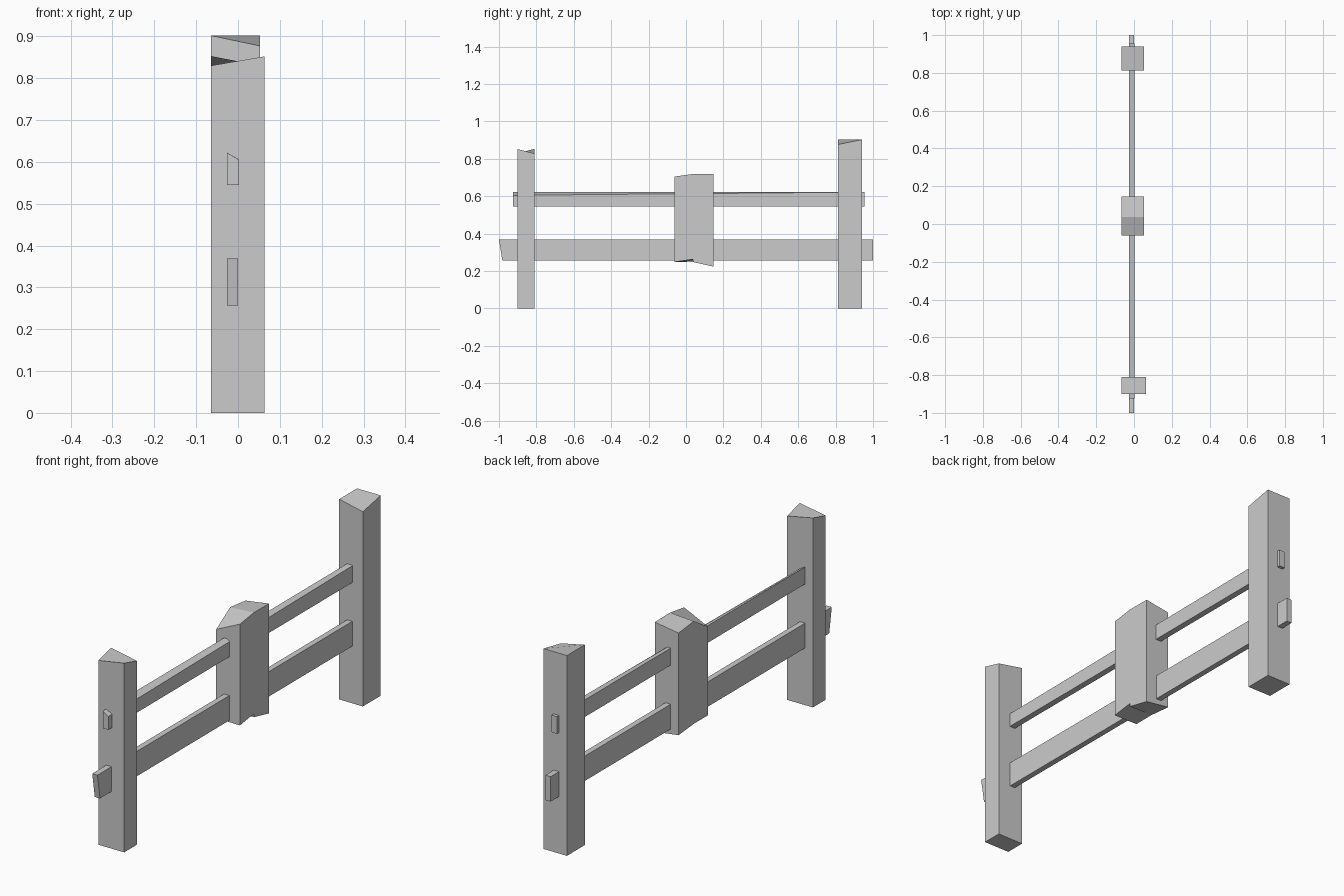
import bpy

if "Cube" in bpy.data.objects:
    bpy.data.objects.remove(bpy.data.objects["Cube"])


def block(name, x, y, bottom, top, lower_front_inset=0.0):
    """Rough-cut timber: corner heights run front-left, front-right, back-right, back-left."""
    corners = [(x[0], y[0]), (x[1], y[0]), (x[1], y[1]), (x[0], y[1])]
    verts = [(cx, cy + (lower_front_inset if i < 2 else 0), bottom[i])
             for i, (cx, cy) in enumerate(corners)]
    verts += [(cx, cy, top[i]) for i, (cx, cy) in enumerate(corners)]
    faces = [(3, 2, 1, 0), (4, 5, 6, 7)]
    faces += [(i, (i + 1) % 4, (i + 1) % 4 + 4, i + 4) for i in range(4)]
    mesh = bpy.data.meshes.new(name)
    mesh.from_pydata(verts, [], faces)
    mesh.update()
    obj = bpy.data.objects.new(name, mesh)
    bpy.context.collection.objects.link(obj)
    return obj


# End posts with uneven sawn tops
block("front_post", (-0.065, 0.063), (-0.90, -0.81), [0] * 4, [0.83, 0.852, 0.828, 0.853])
block("back_post", (-0.065, 0.053), (0.813, 0.94), [0] * 4, [0.902, 0.877, 0.902, 0.902])

# Middle pair of upright boards, hanging clear of the ground
block("middle_board_front", (-0.065, 0.053), (-0.062, 0.037),
      [0.25, 0.249, 0.263, 0.25], [0.65, 0.705, 0.719, 0.712])
block("middle_board_back", (-0.065, 0.053), (0.037, 0.146),
      [0.25, 0.248, 0.224, 0.24], [0.712, 0.719, 0.718, 0.70])

# Horizontal rails passing through the posts
block("lower_rail", (-0.026, 0.0), (-1.0, 1.0), [0.257] * 4, [0.369] * 4, 0.018)
block("upper_rail", (-0.026, 0.002), (-0.925, 0.955), [0.545] * 4, [0.622, 0.605, 0.622, 0.622])
